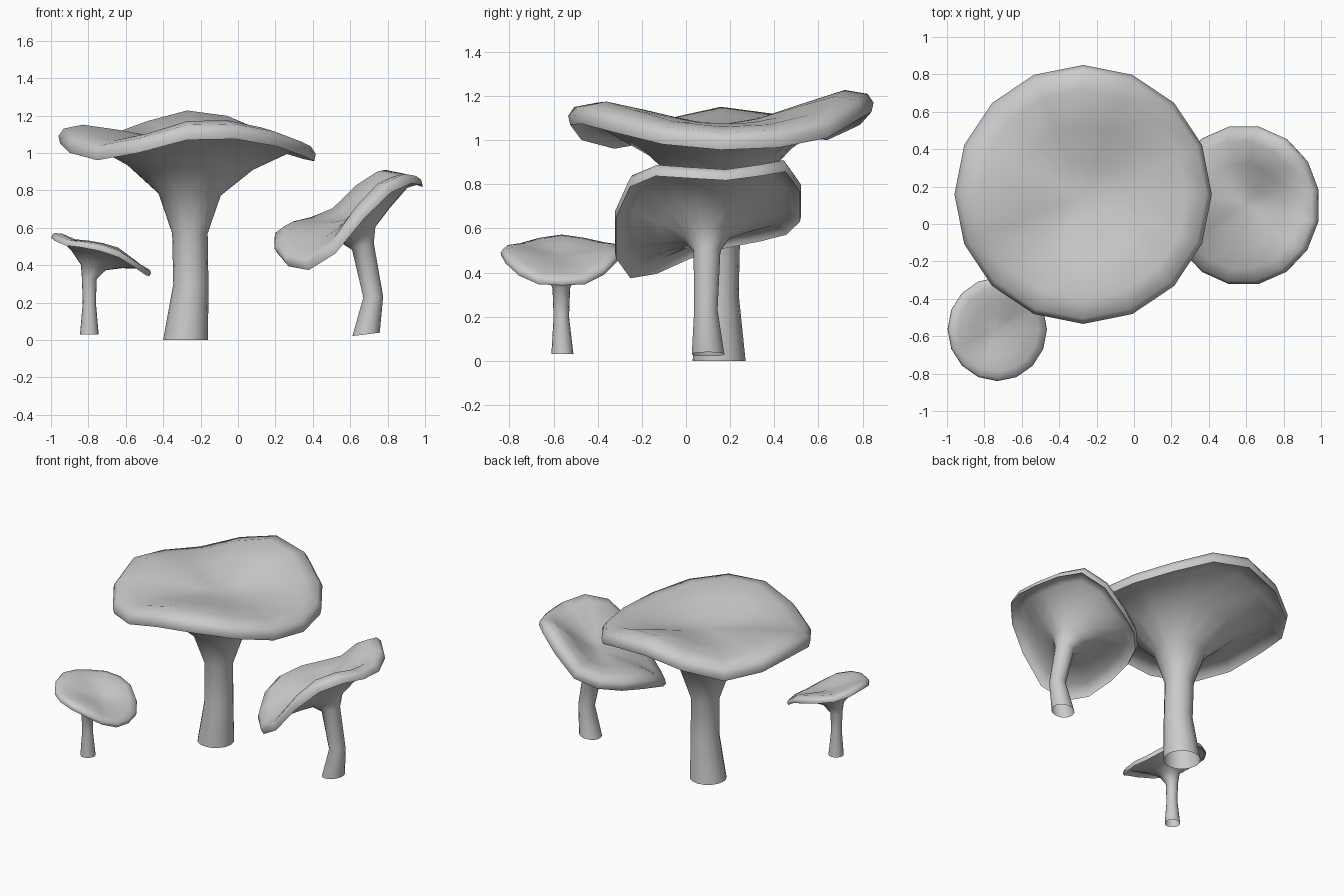
import bpy, bmesh, math
from mathutils import Vector

if "Cube" in bpy.data.objects:
    bpy.data.objects.remove(bpy.data.objects["Cube"])

N = 16


def mushroom(name, centre, radii, phase, heights, hub_z, tilt, thick, stem):
    """Stem rings, flared gills, thin rim and dished crown as one lofted skin.
    stem rows: x, y, z, radius, lean (degrees)"""
    a = math.radians(tilt)
    axis = Vector((math.sin(a), 0, math.cos(a)))
    ang = [2 * math.pi * i / N + math.radians(phase) for i in range(N)]
    rim = [Vector((centre[0] + radii[0] * math.cos(t), centre[1] + radii[1] * math.sin(t), h))
           for t, h in zip(ang, heights)]
    rings = []

    # stem
    for x, y, z, r, lean in stem:
        b = math.radians(lean)
        rings.append([Vector((x + r * math.cos(t) * math.cos(b), y + r * math.sin(t),
                              z - r * math.cos(t) * math.sin(b))) for t in ang])

    # flared hollow underside, blending from stem top to wavy rim
    top = rings[-1]
    along = [(p - q).dot(axis) for p, q in zip(rim, top)]
    mean = sum(along) / N
    for u, w, lift in ((0.12, 0.46, 0), (0.42, 0.80, 0.05), (0.78, 0.98, 0.45),
                       (0.94, 1.0, 0.3), (0.985, 1.0, 0)):
        rings.append([q + (p - q - axis * h) * u
                      + axis * (mean * w + (h - mean) * u + thick * lift)
                      for p, q, h in zip(rim, top, along)])

    # rolled rim and dished crown: radius share, wave share, thickness share
    hub = Vector((centre[0], centre[1], hub_z))
    for k, f, g in ((1.0, 1.0, 0.4), (0.96, 1.0, 0.8), (0.81, 0.95, 1.0),
                    (0.52, 0.50, 0.62), (0.25, 0.16, 0.2)):
        ring = []
        for p in rim:
            h = (p - hub).dot(axis)
            ring.append(hub + (p - hub - axis * h) * k + axis * (h * f + thick * g))
        rings.append(ring)

    # skin, open under the foot
    bm = bmesh.new()
    vs = [[bm.verts.new(p) for p in ring] for ring in rings]
    for lo, hi in zip(vs, vs[1:]):
        for i in range(N):
            j = (i + 1) % N
            bm.faces.new((lo[i], lo[j], hi[j], hi[i]))
    tip = bm.verts.new(hub)
    for i in range(N):
        bm.faces.new((vs[-1][i], vs[-1][(i + 1) % N], tip))
    me = bpy.data.meshes.new(name)
    bm.to_mesh(me)
    bm.free()
    ob = bpy.data.objects.new(name, me)
    bpy.context.collection.objects.link(ob)
    bpy.ops.object.select_all(action='DESELECT')
    ob.select_set(True)
    bpy.context.view_layer.objects.active = ob
    bpy.ops.object.shade_smooth_by_angle(angle=math.radians(60))


# tall central mushroom
mushroom("large_mushroom", (-0.272, 0.158), (0.688, 0.692), 0,
         [0.955, 0.965, 1.01, 1.10, 1.13, 1.07, 1.00, 1.02,
          1.05, 1.00, 0.96, 1.00, 1.07, 1.075, 1.035, 0.98],
         1.07, 0, 0.10,
         [(-0.28, 0.15, 0.0, 0.12, 0), (-0.252, 0.145, 0.30, 0.094, 0),
          (-0.257, 0.15, 0.57, 0.095, 0)])

# leaning mushroom on the right
mushroom("medium_mushroom", (0.6, 0.10), (0.4, 0.43), 11,
         [0.82, 0.84, 0.86, 0.77, 0.63, 0.57, 0.54, 0.51,
          0.46, 0.39, 0.37, 0.46, 0.65, 0.79, 0.84, 0.83],
         0.65, -25, 0.075,
         [(0.685, 0.10, 0.03, 0.075, -7), (0.723, 0.09, 0.23, 0.054, -3),
          (0.668, 0.095, 0.50, 0.062, -18)])

# little mushroom at the front left
mushroom("small_mushroom", (-0.735, -0.563), (0.265, 0.277), 0,
         [0.34, 0.345, 0.39, 0.45, 0.48, 0.50, 0.51, 0.53,
          0.545, 0.53, 0.505, 0.495, 0.475, 0.44, 0.385, 0.345],
         0.475, 18, 0.04,
         [(-0.795, -0.56, 0.03, 0.05, 0), (-0.795, -0.565, 0.20, 0.035, 0),
          (-0.795, -0.565, 0.33, 0.04, 4)])
